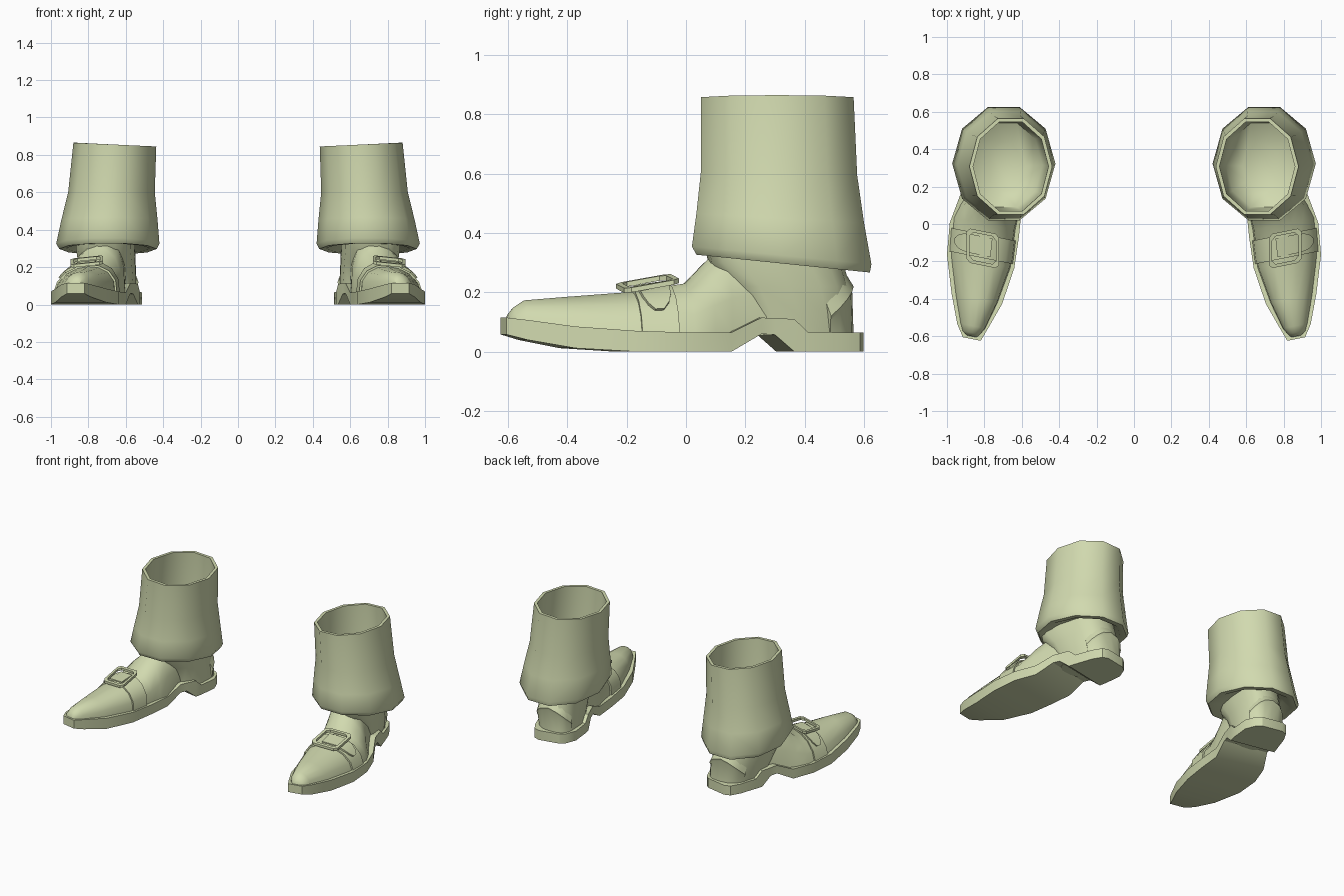
import bpy, bmesh, math
from mathutils import Vector

if "Cube" in bpy.data.objects:
    bpy.data.objects.remove(bpy.data.objects["Cube"])

COLOUR = (0.64, 0.70, 0.43, 1)
leather = bpy.data.materials.new("pale olive")
leather.use_nodes = True
leather.diffuse_color = COLOUR
bsdf = leather.node_tree.nodes["Principled BSDF"]
bsdf.inputs["Base Color"].default_value = COLOUR
bsdf.inputs["Roughness"].default_value = 0.8


def loft(name, rows, ring=True, loop=False, angle=42):
    """Skin equal-length rows of points, then mirror to make the pair."""
    bm = bmesh.new()
    grid = [[bm.verts.new(p) for p in row] for row in rows]
    n, m = len(grid), len(grid[0])
    for i in range(n if loop else n - 1):
        a, b = grid[i], grid[(i + 1) % n]
        for j in range(m if ring else m - 1):
            k = (j + 1) % m
            bm.faces.new((a[j], a[k], b[k], b[j]))
    if ring and not loop:
        bm.faces.new(grid[0])
        bm.faces.new(grid[-1])
    bmesh.ops.recalc_face_normals(bm, faces=bm.faces)
    mesh = bpy.data.meshes.new(name)
    bm.to_mesh(mesh)
    bm.free()
    mesh.materials.append(leather)
    ob = bpy.data.objects.new(name, mesh)
    bpy.context.collection.objects.link(ob)
    bpy.ops.object.select_all(action='DESELECT')
    ob.select_set(True)
    bpy.context.view_layer.objects.active = ob
    bpy.ops.object.shade_smooth_by_angle(angle=math.radians(angle))
    ob.modifiers.new("pair", 'MIRROR').use_mirror_merge = False
    return ob


def mix(a, b, t):
    return [p + (q - p) * t for p, q in zip(a, b)]


def skew(x, y, z, cx):
    """Turn the cross-sections so the foot points outward."""
    return Vector((x, y + 0.2 * (x - cx), z))


# Sole and heel: y, inner x, outer x, bottom z, top z
SOLE = [(-.615, .82, .915, .058, .115), (-.55, .785, .945, .04, .107),
        (-.40, .705, .975, .012, .085), (-.2, .64, 1.0, 0, .07),
        (-.03, .615, .985, 0, .065), (.12, .60, .93, 0, .065),
        (.225, .575, .875, .06, .115), (.27, .56, .86, .057, .113),
        (.335, .535, .84, 0, .11), (.38, .525, .825, 0, .067),
        (.50, .512, .785, 0, .065), (.565, .54, .75, 0, .065),
        (.585, .57, .71, 0, .065)]
loft("sole", [[skew(x, y, z, (a + b) / 2)
               for x, z in ((a, lo), (b, lo), (b, hi), (a, hi))]
              for y, a, b, lo, hi in SOLE], angle=30)

# Upper: y, inner x, outer x, base z, top z, with a shared arched section
UPPER = [(-.60, .84, .90, .10, .125), (-.58, .822, .92, .095, .15),
         (-.545, .795, .93, .09, .173), (-.40, .73, .955, .075, .185),
         (-.2, .66, .98, .06, .2), (0, .635, .965, .055, .23),
         (.07, .62, .93, .055, .305), (.13, .605, .89, .06, .36),
         (.25, .60, .83, .08, .38)]
ARCH = [(0, 0), (.02, .45), (.12, .78), (.28, .96), (.45, 1),
        (.63, .92), (.81, .72), (.94, .4), (1, 0)]


def on_upper(y, k, grow=0):
    """Point on the upper at length y and arch step k, lifted by grow."""
    i = 0
    while i < len(UPPER) - 2 and UPPER[i + 1][0] < y:
        i += 1
    s, e = UPPER[i], UPPER[i + 1]
    _, a, b, lo, hi = mix(s, e, (y - s[0]) / (e[0] - s[0]))
    j = min(int(k), len(ARCH) - 2)
    u, h = mix(ARCH[j], ARCH[j + 1], k - j)
    return skew(a + (b - a) * u + grow * (2 * u - 1), y,
                lo + (hi - lo) * h + grow * h, (a + b) / 2)


STEPS = range(len(ARCH))
loft("shoe_upper", [[on_upper(s[0], k) for k in STEPS] for s in UPPER])

# Instep strap and its pointed end tab
loft("instep_strap", [[on_upper(y, k, g) for y, g in
                       ((-.18, -.01), (-.18, .01), (-.055, .01), (-.055, -.01))]
                      for k in STEPS], angle=35)
TAB = [(3.5, .05), (5, .05), (5.8, .046), (6.3, .035), (6.7, .015)]
loft("strap_tab", [[on_upper(-.117 + s * w, k, g) for s, g in
                    ((-1, 0), (-1, .022), (1, .022), (1, 0))]
                   for k, w in TAB], angle=35)


# Buckle frame lying on the instep
def buckle_ring(half, w):
    c = half - .02
    pts = [(c, half), (half, c), (half, -c), (c, -half),
           (-c, -half), (-half, -c), (-half, c), (-c, half)]
    return [skew(.808 + .95 * u, -.13 + v, .222 - .1 * u + .18 * v + w, .808)
            for u, v in pts]


loft("buckle", [buckle_ring(.092, 0), buckle_ring(.092, .016),
                buckle_ring(.074, .016), buckle_ring(.074, 0)],
     loop=True, angle=30)

# Ankle quarter: z, front y, back y, inner x, outer x
ANKLE = [(.055, .215, .562, .54, .81), (.12, .205, .56, .545, .82),
         (.22, .15, .552, .55, .84), (.30, .075, .53, .555, .85),
         (.37, .06, .52, .555, .85)]


def on_ankle(z, angle, grow=0):
    """Point around the ankle; angle 0 is the back of the heel."""
    i = 0
    while i < len(ANKLE) - 2 and ANKLE[i + 1][0] < z:
        i += 1
    s, e = ANKLE[i], ANKLE[i + 1]
    _, f, b, l, r = mix(s, e, (z - s[0]) / (e[0] - s[0]))
    cs, sn = math.cos(angle), math.sin(angle)
    ex = math.copysign(abs(sn) ** .7, sn)
    ey = math.copysign(abs(cs) ** .7, cs)
    y = (f + b) / 2 + ((b - f) / 2 + grow) * ey
    x = (l + r) / 2 + ((r - l) / 2 + grow) * ex * (1 - .08 * ey)
    return Vector((x - .16 * (y - (f + b) / 2), y, z))


loft("ankle_quarter", [[on_ankle(s[0], math.tau * j / 16) for j in range(16)]
                       for s in ANKLE], angle=50)

# Heel counter with a raised ridge, highest at the back
rows = []
for j in range(-4, 5):
    a = j * math.radians(16)
    ridge = .22 - .1 * (abs(j) / 4) ** 1.3
    rows.append([on_ankle(.06, a, -.01), on_ankle(.06, a, .003),
                 on_ankle(ridge - .015, a, .007), on_ankle(ridge, a, .013),
                 on_ankle(ridge + .05, a, -.004)])
loft("heel_counter", rows, angle=35)

# Cuff: z, front y, back y, inner x, outer x, downward tilt to the back
CUFF = [(.33, .10, .53, .53, .87, 0), (.30, .07, .575, .47, .92, .05),
        (.297, .035, .62, .435, .955, .06), (.325, .02, .625, .42, .972, .06),
        (.45, .035, .60, .43, .945, .03), (.60, .05, .577, .445, .908, .01),
        (.855, .05, .565, .437, .88, 0), (.855, .07, .545, .457, .86, 0),
        (.65, .075, .55, .465, .875, 0), (.45, .09, .54, .49, .88, 0),
        (.39, .18, .44, .58, .79, 0)]


def cuff_ring(z, f, b, l, r, tilt, sides=10):
    ring = []
    for j in range(sides):
        a = math.tau * j / sides
        cs, sn = math.cos(a), math.sin(a) / math.cos(math.pi / sides)
        lift = .01 * cs if z > .8 else 0
        ring.append(Vector(((l + r) / 2 + (r - l) / 2 * cs,
                            (f + b) / 2 + (b - f) / 2 * sn,
                            z - tilt * sn / 2 + lift)))
    return ring


loft("trouser_cuff", [cuff_ring(*row) for row in CUFF], angle=50)
